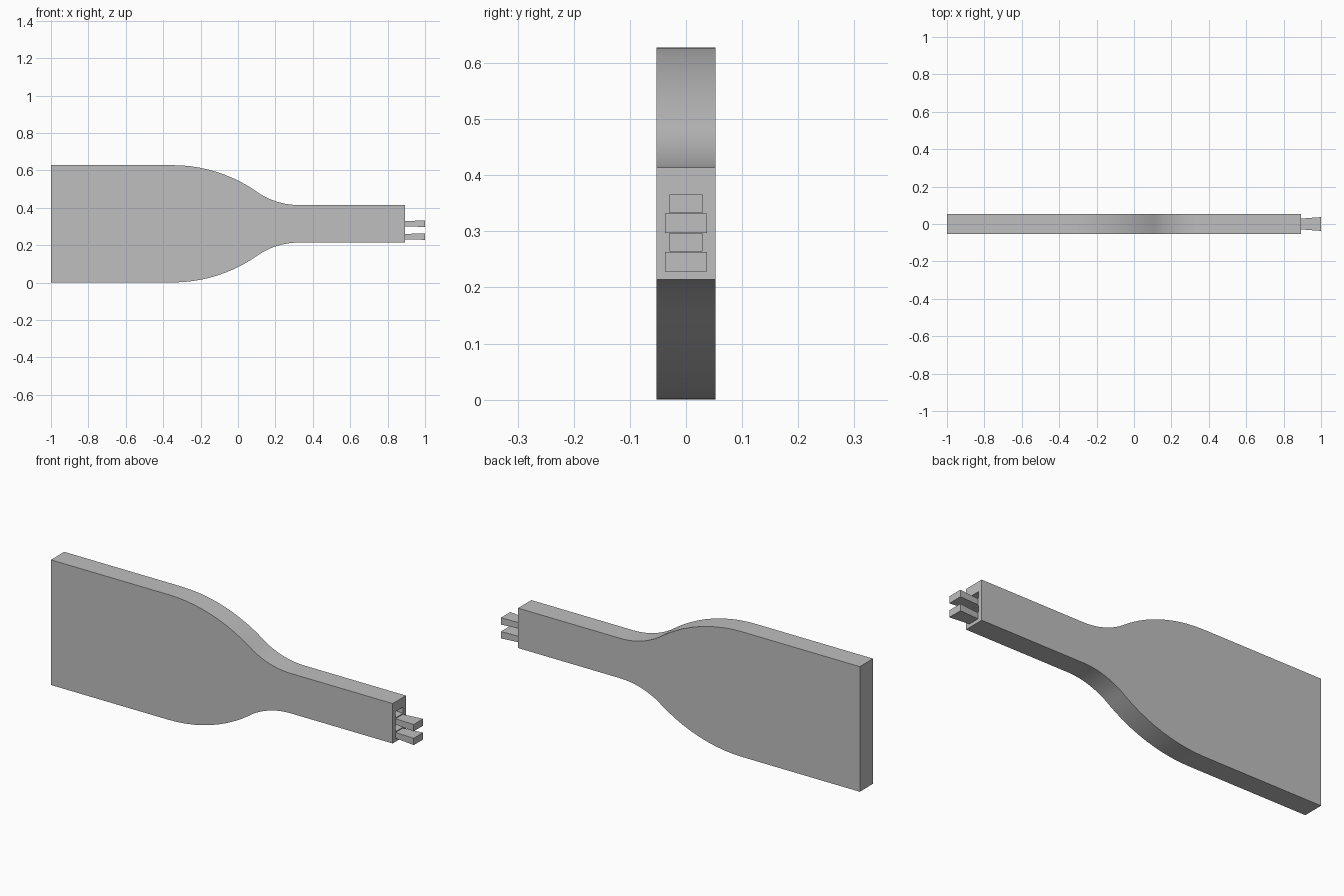
import bpy
import bmesh
from math import sin, cos, radians

cube = bpy.data.objects.get("Cube")
if cube:
    bpy.data.objects.remove(cube, do_unlink=True)

grey = bpy.data.materials.new("plain grey")
grey.use_nodes = True
GREY = (0.52, 0.52, 0.52, 1)
grey.diffuse_color = GREY
grey.node_tree.nodes["Principled BSDF"].inputs["Base Color"].default_value = GREY

MID_Z = 0.314      # centre line of the paddle
HALF_Y = 0.0525    # half thickness
END_X = 0.894      # connector face
TIP_X = 1.0        # prong ends


def make_object(name, bm):
    bmesh.ops.recalc_face_normals(bm, faces=bm.faces)
    mesh = bpy.data.meshes.new(name)
    bm.to_mesh(mesh)
    bm.free()
    mesh.materials.append(grey)
    obj = bpy.data.objects.new(name, mesh)
    bpy.context.collection.objects.link(obj)
    return obj


def flared_block(name, z, x0, x1, half0, half1):
    """Block along x whose (y, z) half sizes change from half0 to half1."""
    bm = bmesh.new()
    bmesh.ops.create_cube(bm, size=2)
    for v in bm.verts:
        x, (hy, hz) = (x0, half0) if v.co.x < 0 else (x1, half1)
        v.co = (x, v.co.y * hy, z + v.co.z * hz)
    return make_object(name, bm)


# Upper outline: wide blade, convex shoulder arc, concave arc into the neck
BLADE, NECK, TURN, STEPS = 0.3135, 0.1, radians(34.8), 10
R1, R2, START = 0.788, 0.40, -0.35
finish = START + (R1 + R2) * sin(TURN)
angles = [TURN * i / STEPS for i in range(STEPS + 1)]
outline = [(-1, BLADE)]
outline += [(START + R1 * sin(a), BLADE - R1 * (1 - cos(a))) for a in angles]
outline += [(finish - R2 * sin(a), NECK + R2 * (1 - cos(a))) for a in angles[-2::-1]]
outline.append((END_X, NECK))

# Mirror the outline and extrude it through the thickness
bm = bmesh.new()
loop = outline + [(x, -h) for x, h in reversed(outline)]
front = bm.faces.new([bm.verts.new((x, -HALF_Y, MID_Z + h)) for x, h in loop])
solid = bmesh.ops.extrude_face_region(bm, geom=[front])
moved = [g for g in solid["geom"] if isinstance(g, bmesh.types.BMVert)]
bmesh.ops.translate(bm, verts=moved, vec=(0, 2 * HALF_Y, 0))
body = make_object("paddle_body", bm)

# Two dovetail prongs, each with a matching socket above it
ROOT, FLARE = (0.029, 0.0145), (0.037, 0.0172)
for label, z in (("lower", 0.2455), ("upper", 0.3145)):
    flared_block(label + "_prong", z, END_X - 0.001, TIP_X, ROOT, FLARE)
    cutter = flared_block(label + "_socket_cutter", z + 0.0348,
                          END_X - 0.106, END_X + 0.002, (0.037, 0.0165), (0.0295, 0.0155))
    cutter.hide_render = True
    cutter.hide_viewport = True
    cut = body.modifiers.new(label + "_socket", 'BOOLEAN')
    cut.object = cutter
    cut.operation = 'DIFFERENCE'
    cut.solver = 'EXACT'

# Apply the cuts, then smooth the curved rims only
bpy.context.view_layer.update()
depsgraph = bpy.context.evaluated_depsgraph_get()
result = bpy.data.meshes.new_from_object(body.evaluated_get(depsgraph))
body.modifiers.clear()
body.data = result
for o in list(bpy.data.objects):
    if o.name.endswith("_cutter"):
        bpy.data.objects.remove(o, do_unlink=True)
bpy.ops.object.select_all(action='DESELECT')
body.select_set(True)
bpy.context.view_layer.objects.active = body
bpy.ops.object.shade_smooth_by_angle(angle=radians(30))
